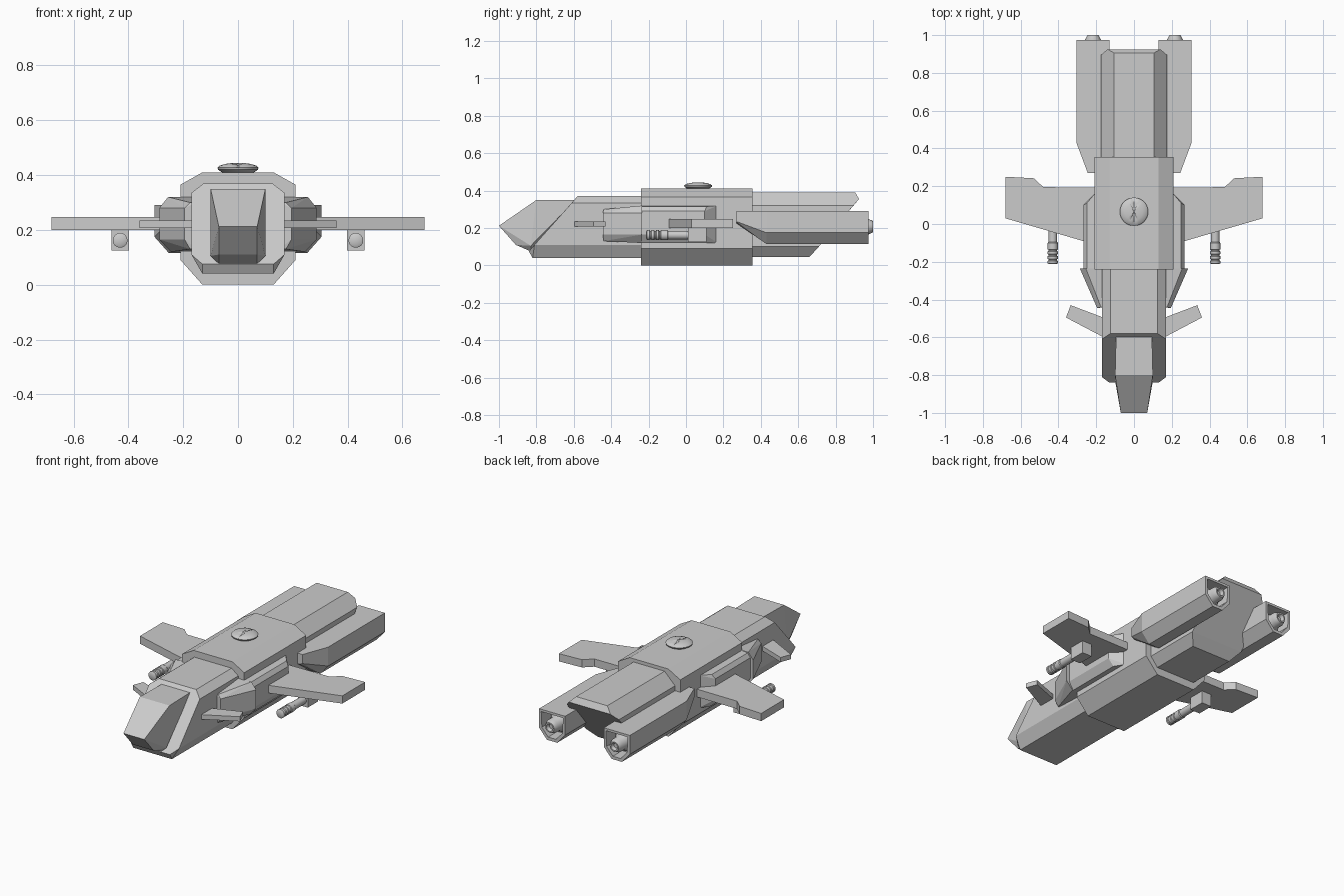
import bpy, bmesh, math
from mathutils import Vector, Matrix

if "Cube" in bpy.data.objects:
    bpy.data.objects.remove(bpy.data.objects["Cube"])


def finish(name, bm, mirror=False, smooth=False):
    bmesh.ops.recalc_face_normals(bm, faces=bm.faces[:])
    me = bpy.data.meshes.new(name)
    bm.to_mesh(me)
    bm.free()
    ob = bpy.data.objects.new(name, me)
    bpy.context.collection.objects.link(ob)
    if mirror:
        ob.modifiers.new("Mirror", 'MIRROR')
    if smooth:
        bpy.context.view_layer.objects.active = ob
        ob.select_set(True)
        bpy.ops.object.shade_smooth_by_angle(angle=math.radians(35))
        ob.select_set(False)
    return ob


def hull_bm(points):
    bm = bmesh.new()
    for p in points:
        bm.verts.new(p)
    bmesh.ops.convex_hull(bm, input=bm.verts[:])
    bmesh.ops.dissolve_limit(bm, angle_limit=0.02, verts=bm.verts[:], edges=bm.edges[:])
    return bm


def both(points):
    return [(s * x, y, z) for x, y, z in points for s in (1, -1)]


def plate(name, outline, z0, z1):
    """Flat plate from an x,y outline, mirrored to the other side."""
    bm = bmesh.new()
    f = bm.faces.new([bm.verts.new((x, y, z0)) for x, y in outline])
    r = bmesh.ops.extrude_face_region(bm, geom=[f])
    vs = [v for v in r["geom"] if isinstance(v, bmesh.types.BMVert)]
    bmesh.ops.translate(bm, verts=vs, vec=(0, 0, z1 - z0))
    return finish(name, bm, True)


def lathe_bm(profile, loc, along_y, n):
    bm = bmesh.new()
    vs = [bm.verts.new((r, 0, t)) for r, t in profile]
    es = [bm.edges.new(p) for p in zip(vs, vs[1:])]
    bmesh.ops.spin(bm, geom=vs + es, cent=(0, 0, 0), axis=(0, 0, 1),
                   angle=2 * math.pi, steps=n, use_duplicate=False)
    bmesh.ops.remove_doubles(bm, verts=bm.verts[:], dist=1e-5)
    m = Matrix.Translation(loc)
    if along_y:
        m = m @ Matrix.Rotation(-math.pi / 2, 4, 'X')
    bmesh.ops.transform(bm, matrix=m, verts=bm.verts[:])
    return bm


# central hull block
section = [(.13, 0), (.21, .09), (.21, .365), (.13, .41)]
finish("mid_hull", hull_bm(both([(x, y, z) for x, z in section for y in (-.24, .355)])))

# front hull with sloping face
front = [(.13, .04, -.82), (.17, .11, -.81), (.13, .075, -.84), (.17, .335, -.61), (.125, .37, -.58)]
finish("front_hull", hull_bm(both([(x, y, z) for x, z, ye in front for y in (ye, -.2)])))

# cockpit canopy
finish("canopy", hull_bm(both([(.095, -.59, .35), (.1, -.8, .35), (.07, -1, .212),
                               (.07, -.91, .11), (.07, -.83, .075), (.1, -.83, .105)])))

# rear hull with undercut tail
rear = [(.13, .045, .66), (.175, .1, .71), (.175, .32, .895), (.14, .355, .925), (.105, .39, .905)]
finish("rear_hull", hull_bm(both([(x, y, z) for x, z, ye in rear for y in (.3, ye)])))

# tapered side pods ahead of the wings
pod = [(.15, -.44, .3), (.175, -.44, .3), (.195, -.445, .28), (.195, -.445, .165),
       (.175, -.44, .13), (.15, -.44, .13),
       (.15, -.235, .32), (.255, -.235, .32), (.287, -.235, .28), (.287, -.235, .165),
       (.245, -.235, .12), (.15, -.235, .12)]
finish("side_pod", hull_bm(pod), True)

# wing root fairings
root = [(.2, .32, .17), (.25, .315, .11), (.268, .29, .1), (.268, .165, .1),
        (.24, .12, .11), (.2, .12, .17)]
finish("wing_root", hull_bm([(x, y, z) for x, z, ye in root for y in (-.24, ye)]), True)

# wings and small front fins
plate("wing", [(.19, .193), (.48, .195), (.53, .242), (.68, .25), (.68, .03),
               (.27, -.09), (.19, -.11)], .2, .247)
plate("front_fin", [(.15, -.5), (.335, -.43), (.36, -.495), (.17, -.595), (.15, -.6)], .207, .235)

# engine nacelles with a recessed rear opening
rim = [(.13, .29), (.305, .29), (.305, .175), (.252, .115), (.183, .115), (.13, .175)]
nose = [(.15, .27, .29), (.245, .27, .29), (.245, .27, .235), (.22, .27, .225), (.15, .27, .225)]
body = [(x, y, z) for x, z in rim for y in (.43, .975)]
bm = hull_bm(nose + body)
back = max(bm.faces, key=lambda f: f.calc_center_median().y)
bmesh.ops.inset_region(bm, faces=[back], thickness=.02)
r = bmesh.ops.extrude_face_region(bm, geom=[back])
bmesh.ops.translate(bm, verts=[v for v in r["geom"] if isinstance(v, bmesh.types.BMVert)],
                    vec=(0, -.09, 0))
if back.is_valid:
    bm.faces.remove(back)
finish("engine", bm, True)

# engine nozzles
nozzle = [(0, .88), (.062, .88), (.058, .91), (.042, .935), (.042, .975), (.03, 1), (.022, 1), (.015, .98), (0, .98)]
finish("nozzle", lathe_bm(nozzle, (.217, 0, .207), True, 16), True, True)

# under-wing guns: mount and ringed barrel
plate("gun_mount", [(.397, .01), (.462, .01), (.462, .11), (.397, .11)], .125, .205)
barrel = [(0, -.213), (.018, -.213), (.027, -.208)]
for y in (-.19, -.165, -.14):
    barrel += [(.027, y - .006), (.023, y - .003), (.023, y + .003), (.027, y + .006)]
barrel += [(.027, -.1), (.023, -.095), (.023, .02), (0, .02)]
finish("gun_barrel", lathe_bm(barrel, (.43, 0, .162), True, 16), True, True)

# top dome with a shallow groove across it
dome = [(0, .0), (.055, .0), (.073, .012), (.075, .019), (.066, .027), (.045, .033), (.02, .036), (0, .036)]
bm = lathe_bm(dome, (0, .065, .408), False, 32)
for v in bm.verts:
    if abs(v.co.x) < .008 and v.co.z > .43 and abs(v.co.y - .065) > .01:
        v.co.z -= .008
finish("top_dome", bm, False, True)
